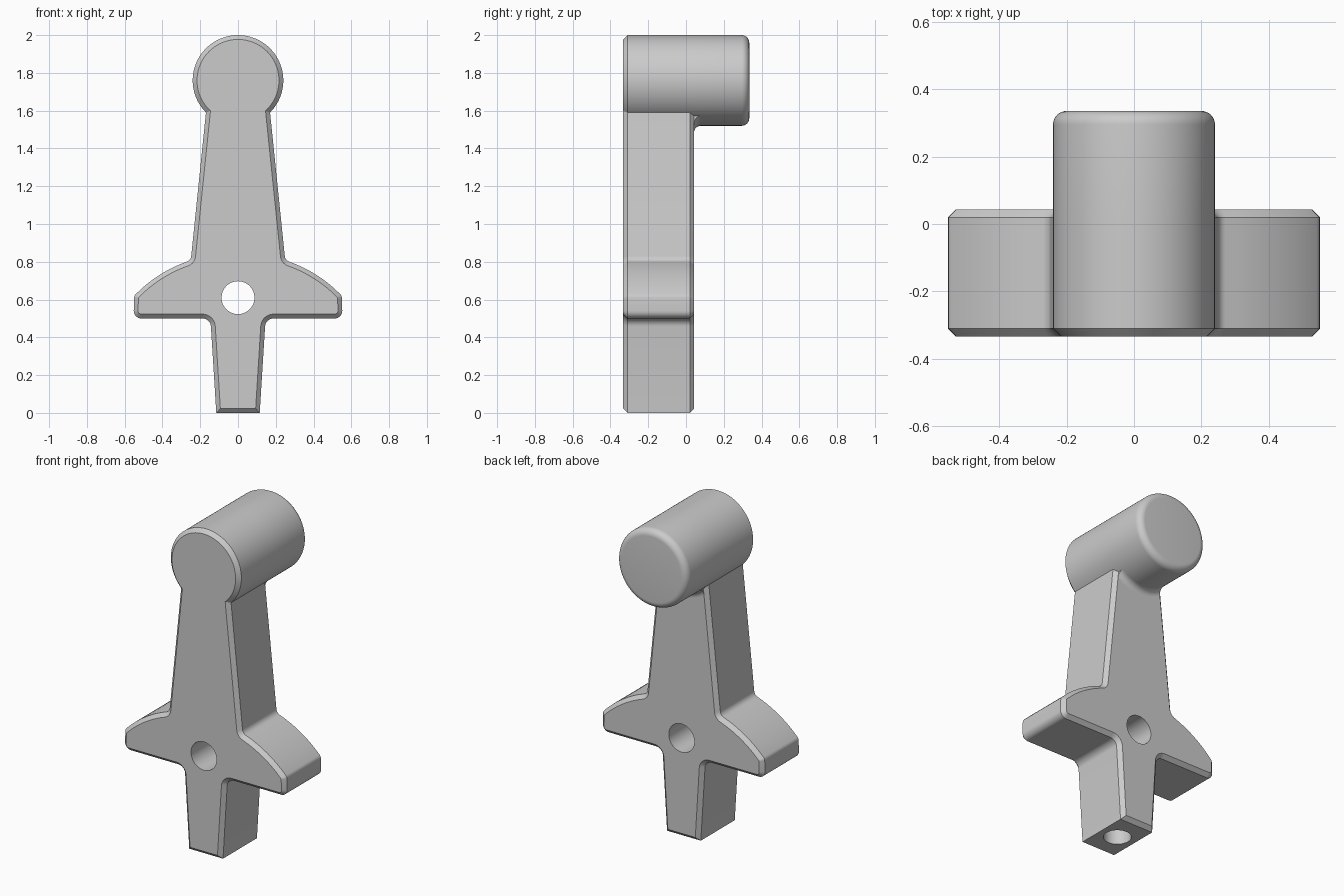
import bpy, bmesh, math
from mathutils import Vector

cube = bpy.data.objects.get("Cube")
if cube:
    bpy.data.objects.remove(cube)

grey = bpy.data.materials.new("plain grey")
grey.use_nodes = True
COLOUR = (0.6, 0.6, 0.6, 1)
grey.diffuse_color = COLOUR
grey.node_tree.nodes["Principled BSDF"].inputs["Base Color"].default_value = COLOUR

FRONT, BACK, TAIL = -0.333, 0.043, 0.335
CHAMFER = 0.023
HEAD_Z, HEAD_R = 1.76, 0.24


def fillet(a, b, c, r, steps=8):
    """Points of a round of radius r at corner b between a and c."""
    u, v = (a - b).normalized(), (c - b).normalized()
    half = u.angle(v) / 2
    mid = b + (u + v).normalized() * (r / math.sin(half))
    p = b + u * (r / math.tan(half)) - mid
    q = b + v * (r / math.tan(half)) - mid
    sweep = p.angle_signed(q)
    return [mid + Vector((p.x * math.cos(t) + p.y * math.sin(t),
                          p.y * math.cos(t) - p.x * math.sin(t)))
            for t in (sweep * i / steps for i in range(steps + 1))]


def inset(loop, d):
    """Mitred inward offset of a counter-clockwise loop."""
    out = []
    for i, p in enumerate(loop):
        a = (p - loop[i - 1]).normalized()
        b = (loop[(i + 1) % len(loop)] - p).normalized()
        n = Vector((-a.y - b.y, a.x + b.x)).normalized()
        out.append(p + n * (d / n.dot(Vector((-a.y, a.x)))))
    return out


def circle(r, z=HEAD_Z, n=96):
    return [Vector((r * math.cos(math.tau * i / n), z + r * math.sin(math.tau * i / n)))
            for i in range(n)]


def at_y(loop, y):
    return [Vector((p.x, y, p.y)) for p in loop]


def skin(bm, rings):
    """Join successive rings of points with quads and return their vertices."""
    rows = [[bm.verts.new(p) for p in ring] for ring in rings]
    for lower, upper in zip(rows, rows[1:]):
        for i in range(len(lower)):
            bm.faces.new((lower[i], lower[i - 1], upper[i - 1], upper[i]))
    return rows


def fill(bm, normal, *loops):
    """Flat fill between an outer loop and the holes in it."""
    edges = [bm.edges.get((l[i - 1], l[i])) for l in loops for i in range(len(l))]
    bmesh.ops.triangle_fill(bm, use_beauty=True, edges=edges, normal=normal)


def finish(bm, name):
    bmesh.ops.recalc_face_normals(bm, faces=bm.faces)
    if bm.calc_volume(signed=True) < 0:
        bmesh.ops.reverse_faces(bm, faces=bm.faces)
    mesh = bpy.data.meshes.new(name)
    bm.to_mesh(mesh)
    bm.free()
    mesh.materials.append(grey)
    obj = bpy.data.objects.new(name, mesh)
    bpy.context.collection.objects.link(obj)
    return obj


def solid(name, rings, open_front=False):
    bm = bmesh.new()
    rows = skin(bm, rings)
    if not open_front:
        bm.faces.new(rows[0])
    bm.faces.new(rows[-1][::-1])
    return finish(bm, name)


def select_only(obj):
    bpy.ops.object.select_all(action='DESELECT')
    obj.select_set(True)
    bpy.context.view_layer.objects.active = obj


# Right half of the outline, from the foot up to the top of the head
wing_low, wing_top = Vector((0.55, 0.62)), Vector((0.25, 0.808))
chord = wing_top - wing_low
bulge = Vector((chord.y, -chord.x)).normalized() * 0.022
wing = [wing_low + chord * t + bulge * (4 * t * (1 - t)) for t in (i / 12 for i in range(13))]
neck = Vector((0.17, HEAD_Z - 0.17))
foot, crotch, tip = Vector((0.115, 0)), Vector((0.146, 0.5)), Vector((0.553, 0.5))

half = [foot]
half += fillet(foot, crotch, tip, 0.045)
half += fillet(crotch, tip, wing_low, 0.04)
half += fillet(tip, wing_low, wing[1], 0.03, 4)
half += wing[2:-2]
half += fillet(wing[-2], wing_top, neck, 0.035)
half += [Vector((HEAD_R * math.cos(a), HEAD_Z + HEAD_R * math.sin(a)))
         for a in (math.radians(-45 + 135 * i / 36) for i in range(37))]
outline = half + [Vector((-p.x, p.y)) for p in reversed(half[:-1])]
inner = inset(outline, CHAMFER)

# Chamfered plate with a cross hole
bm = bmesh.new()
rows = skin(bm, [at_y(inner, FRONT), at_y(outline, FRONT + CHAMFER),
                 at_y(outline, BACK - CHAMFER), at_y(inner, BACK)])
hole = skin(bm, [at_y(circle(0.087, 0.61), y) for y in (FRONT, BACK)])
fill(bm, (0, -1, 0), rows[0], hole[0])
fill(bm, (0, 1, 0), rows[-1], hole[-1])

# Blind hole up into the foot
foot_corners = [rows[1][-1], rows[1][0], rows[2][0], rows[2][-1]]
bm.faces.remove(bm.faces.get(foot_corners))
middle = (FRONT + BACK) / 2
bore = skin(bm, [[Vector((p.x, p.y, z)) for p in circle(0.078, middle, 64)] for z in (0, 0.4)])
fill(bm, (0, 0, -1), foot_corners, bore[0])
bm.faces.new(bore[1])
plate = finish(bm, "lever_plate")

# Round boss with a rounded rear rim
R = 0.04
rim = [at_y(circle(HEAD_R - R + R * math.cos(a)), TAIL - R + R * math.sin(a))
       for a in (math.pi / 2 * i / 8 for i in range(9))]
boss = solid("round_boss", [at_y(circle(HEAD_R), BACK - CHAMFER)] + rim, open_front=True)

# Concave blend between boss and plate, trimmed to the plate
F = 0.035
flare = [at_y(circle(HEAD_R + F - F * math.sin(a)), BACK + F - F * math.cos(a))
         for a in (math.pi / 2 * i / 8 for i in range(9))]
blend = solid("boss_blend", [at_y(circle(HEAD_R + F), BACK - 0.01)] + flare)
trim = solid("blend_trim", [at_y(inner, -0.1), at_y(inner, 0.2)])
mod = blend.modifiers.new("trim", 'BOOLEAN')
mod.operation, mod.solver, mod.object = 'INTERSECT', 'EXACT', trim
select_only(blend)
bpy.ops.object.modifier_apply(modifier=mod.name)
bpy.data.objects.remove(trim)

for part in (plate, boss, blend):
    select_only(part)
    bpy.ops.object.shade_smooth_by_angle(angle=math.radians(30))
